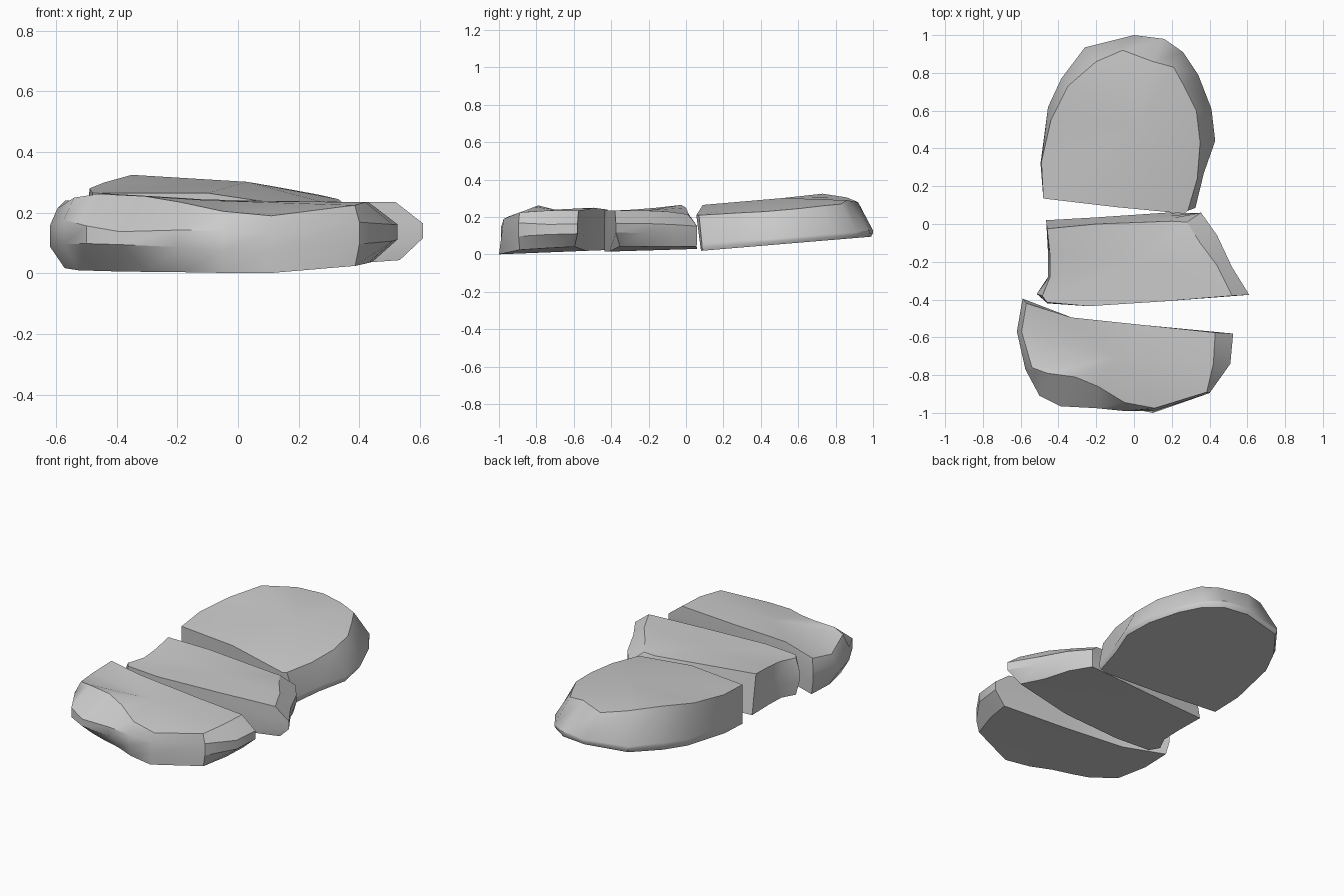
import bpy, bmesh
from math import hypot, radians


def slab(name, rows, centre, low, high_max, floor):
    """Stone slab lofted through bottom, two belts and top rim.
    rows: belt x, y, top x, y, z, bottom inset (anticlockwise)."""
    cx, cy, cz = centre
    bm = bmesh.new()
    rings = [[], [], [], []]
    for x, y, tx, ty, tz, inset in rows:
        d = hypot(cx - x, cy - y)
        bx, by = x + (cx - x) * inset / d, y + (cy - y) * inset / d
        bz = floor(bx, by)
        high = max(low + 0.08, high_max - 1.2 * hypot(tx - x, ty - y))
        h = tz - bz
        pts = [(bx, by, bz), (x, y, bz + h * low), (x, y, bz + h * high), (tx, ty, tz)]
        # plain broken faces stay straight from bottom to top
        if inset == 0:
            for k, f in ((1, low), (2, high)):
                pts[k] = (x + (tx - x) * f, y + (ty - y) * f, bz + h * f)
        for ring, p in zip(rings, pts):
            ring.append(bm.verts.new(p))
    n = len(rows)
    for a, b in zip(rings, rings[1:]):
        for i in range(n):
            j = (i + 1) % n
            bm.faces.new((a[i], a[j], b[j], b[i]))
    # gently domed top and nearly flat underside
    top = bm.verts.new(centre)
    under = bm.verts.new((cx, cy, floor(cx, cy)))
    for i in range(n):
        j = (i + 1) % n
        bm.faces.new((rings[3][i], rings[3][j], top))
        bm.faces.new((rings[0][j], rings[0][i], under))
    bmesh.ops.recalc_face_normals(bm, faces=bm.faces)
    mesh = bpy.data.meshes.new(name)
    bm.to_mesh(mesh)
    bm.free()
    ob = bpy.data.objects.new(name, mesh)
    bpy.context.collection.objects.link(ob)
    bpy.ops.object.select_all(action='DESELECT')
    bpy.context.view_layer.objects.active = ob
    ob.select_set(True)
    bpy.ops.object.shade_smooth_by_angle(angle=radians(32))


# Rounded back slab
slab("back_slab", [
    (-0.48, 0.135, -0.48, 0.135, 0.265, 0),
    (-0.10, 0.10, -0.10, 0.09, 0.265, 0),
    (0.265, 0.08, 0.265, 0.055, 0.21, 0),
    (0.325, 0.085, 0.285, 0.07, 0.21, 0.01),
    (0.37, 0.27, 0.335, 0.24, 0.22, 0.01),
    (0.43, 0.44, 0.35, 0.43, 0.23, 0.01),
    (0.41, 0.61, 0.33, 0.60, 0.245, 0.01),
    (0.34, 0.79, 0.265, 0.73, 0.26, 0.01),
    (0.26, 0.91, 0.21, 0.83, 0.27, 0.01),
    (0.16, 0.98, 0.10, 0.86, 0.29, 0.01),
    (0.0, 1.0, -0.06, 0.92, 0.28, 0.01),
    (-0.26, 0.935, -0.20, 0.86, 0.305, 0.01),
    (-0.385, 0.77, -0.35, 0.73, 0.325, 0.01),
    (-0.455, 0.62, -0.44, 0.55, 0.30, 0.01),
    (-0.495, 0.32, -0.49, 0.33, 0.28, 0.005),
], (0.03, 0.52, 0.302), 0.1, 0.25, lambda x, y: 0.013 + 0.083 * y)

# Tapered middle slab
slab("middle_slab", [
    (-0.515, -0.37, -0.485, -0.38, 0.235, 0.02),
    (-0.46, -0.42, -0.46, -0.415, 0.235, 0),
    (-0.24, -0.435, -0.24, -0.435, 0.235, 0),
    (0.15, -0.41, 0.15, -0.41, 0.235, 0),
    (0.61, -0.375, 0.52, -0.38, 0.235, 0.08),
    (0.52, -0.23, 0.44, -0.22, 0.235, 0.05),
    (0.44, -0.06, 0.35, -0.10, 0.23, 0.02),
    (0.355, 0.06, 0.28, 0.01, 0.215, 0.005),
    (0.17, 0.06, 0.20, 0.015, 0.215, 0),
    (-0.20, 0.035, -0.20, 0.0, 0.25, 0),
    (-0.465, 0.02, -0.46, -0.025, 0.265, 0),
    (-0.455, -0.16, -0.445, -0.16, 0.25, 0),
    (-0.455, -0.28, -0.445, -0.28, 0.24, 0),
], (0.0, -0.2, 0.236), 0.38, 0.74, lambda x, y: 0.015 + 0.03 * (y + 0.43) + 0.08 * max(0, x - 0.2))

# Half-round front slab with a sloped, undercut corner
slab("front_slab", [
    (-0.59, -0.395, -0.57, -0.42, 0.24, 0.02),
    (-0.62, -0.57, -0.595, -0.57, 0.215, 0.05),
    (-0.575, -0.77, -0.54, -0.76, 0.25, 0.05),
    (-0.50, -0.91, -0.46, -0.79, 0.262, 0.12),
    (-0.39, -0.965, -0.31, -0.81, 0.255, 0.12),
    (-0.20, -0.975, -0.19, -0.86, 0.235, 0.06),
    (-0.05, -0.99, -0.05, -0.945, 0.205, 0.02),
    (0.10, -1.0, 0.11, -0.975, 0.19, 0),
    (0.40, -0.895, 0.385, -0.89, 0.225, 0.015),
    (0.51, -0.74, 0.42, -0.74, 0.235, 0.08),
    (0.525, -0.58, 0.43, -0.575, 0.235, 0.08),
    (0.05, -0.535, 0.05, -0.535, 0.24, 0),
    (-0.33, -0.495, -0.33, -0.495, 0.25, 0),
], (-0.08, -0.70, 0.24), 0.36, 0.74, lambda x, y: 0.04 * (y + 0.97) + 0.08 * max(0, x - 0.14) + 0.002)
